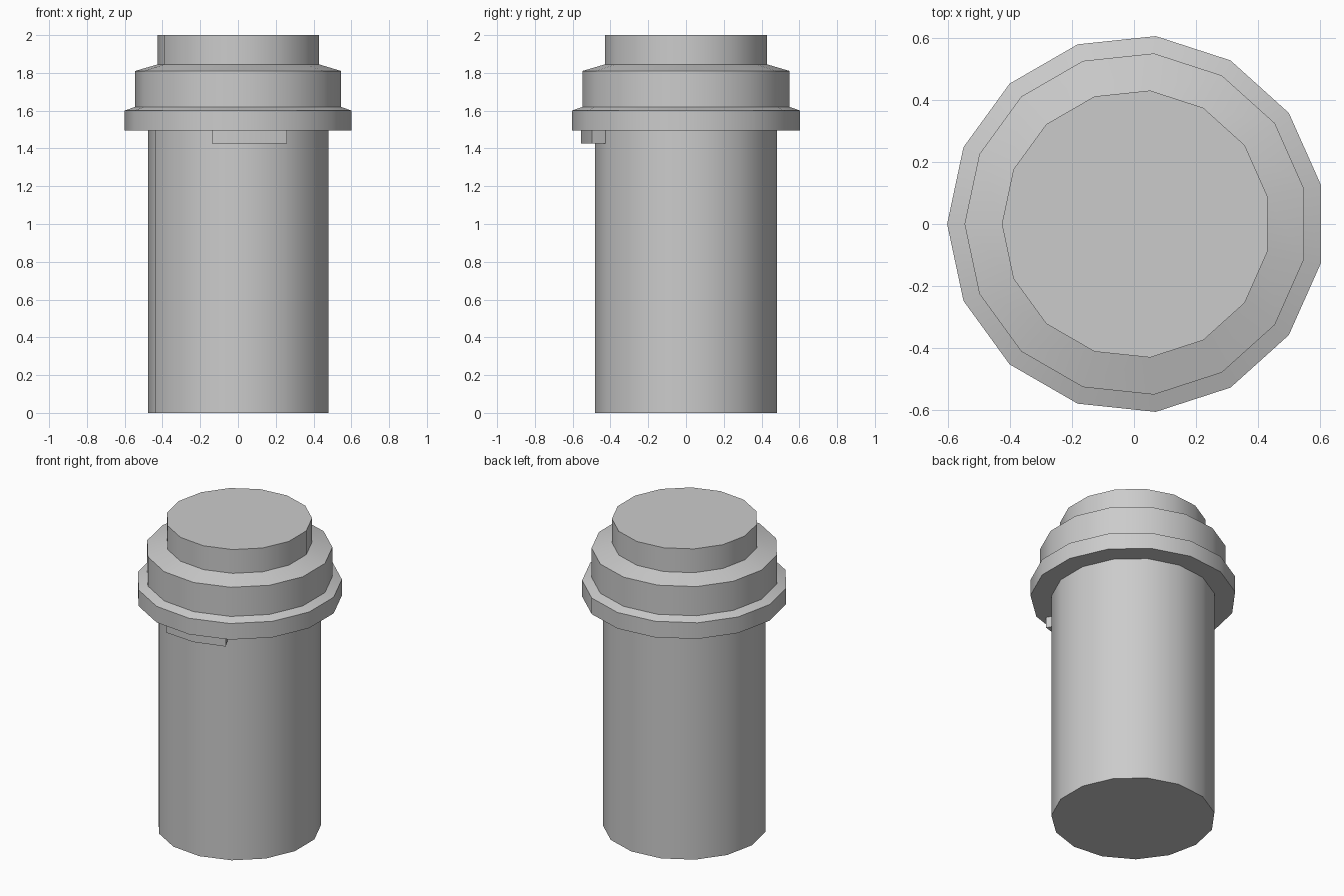
import bpy, bmesh
from math import cos, sin, radians

if "Cube" in bpy.data.objects:
    bpy.data.objects.remove(bpy.data.objects["Cube"])

SIDES = 15
CENTRE_X = 0.0066


def point(r, degrees, z):
    a = radians(degrees)
    return (CENTRE_X + r * cos(a), r * sin(a), z)


def finish(name, bm):
    bmesh.ops.recalc_face_normals(bm, faces=bm.faces)
    mesh = bpy.data.meshes.new(name)
    bm.to_mesh(mesh)
    bm.free()
    obj = bpy.data.objects.new(name, mesh)
    bpy.context.collection.objects.link(obj)
    bpy.ops.object.select_all(action='DESELECT')
    obj.select_set(True)
    bpy.context.view_layer.objects.active = obj
    bpy.ops.object.shade_smooth_by_angle(angle=radians(30))
    return obj


def lathe(name, profile, close_bottom=False, close_top=False):
    bm = bmesh.new()
    rings = [[bm.verts.new(point(r, 180 + i * 360 / SIDES, z)) for i in range(SIDES)]
             for r, z in profile]
    for lower, upper in zip(rings, rings[1:]):
        for i in range(SIDES):
            j = (i + 1) % SIDES
            bm.faces.new((lower[i], lower[j], upper[j], upper[i]))
    if close_bottom:
        bm.faces.new(rings[0][::-1])
    if close_top:
        bm.faces.new(rings[-1])
    return finish(name, bm)


# Tall container body
lathe("body", [(0.484, 0), (0.484, 1.495)], close_bottom=True)

# Stepped lid with flared rim, collar and top knob
lathe("lid", [(0.484, 1.495), (0.608, 1.495), (0.608, 1.60), (0.552, 1.62),
              (0.552, 1.81), (0.432, 1.845), (0.432, 2.0)], close_top=True)

# Thumb tab following the rim at the front
bm = bmesh.new()
outline = [(0.558, 255), (0.558, 276), (0.558, 297),
           (0.471, 297), (0.471, 276), (0.471, 255)]
face = bm.faces.new([bm.verts.new(point(r, a, 1.425)) for r, a in outline])
top = bmesh.ops.extrude_face_region(bm, geom=[face], use_keep_orig=True)
bmesh.ops.translate(bm, vec=(0, 0, 0.07),
                    verts=[v for v in top["geom"] if isinstance(v, bmesh.types.BMVert)])
finish("thumb_tab", bm)
